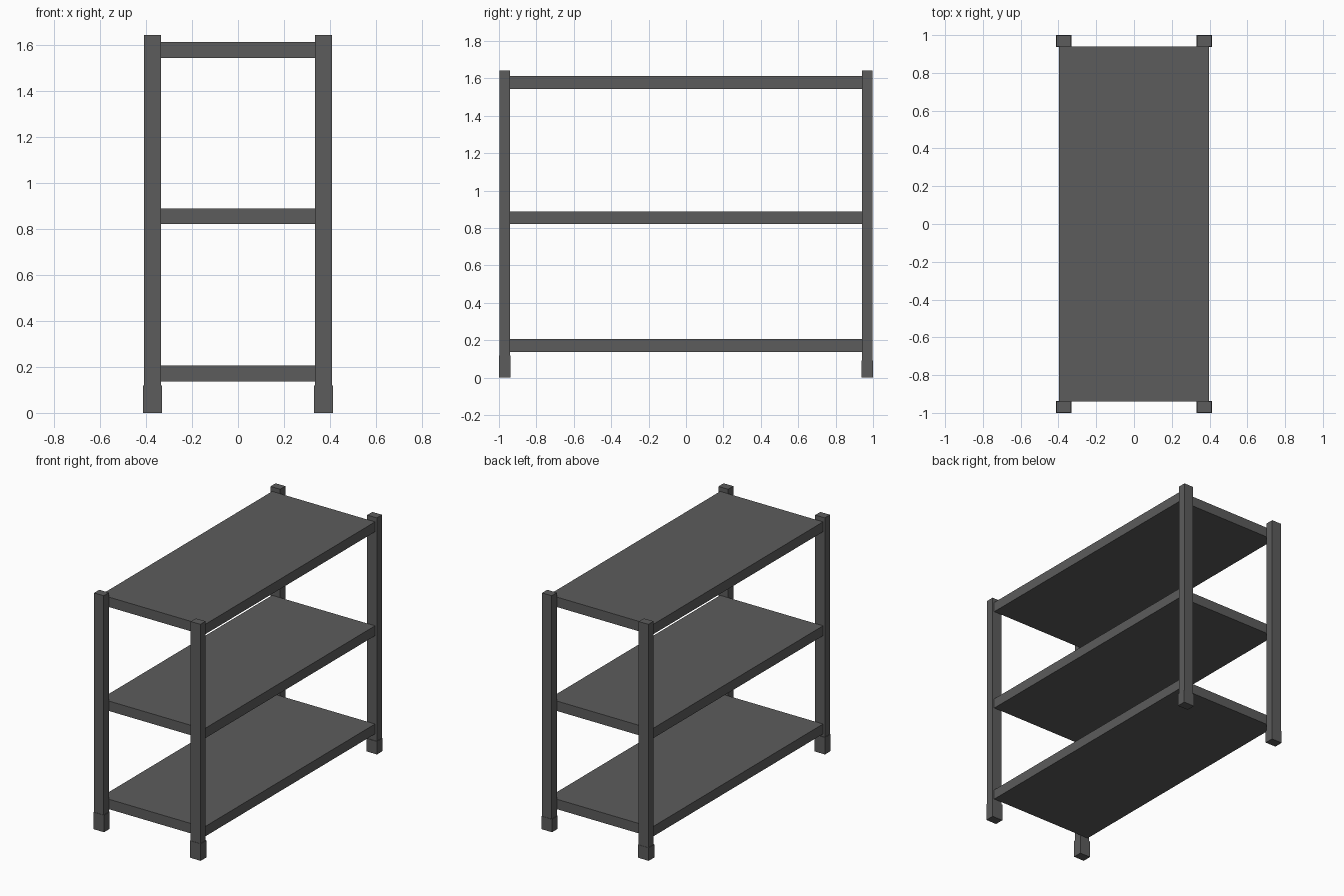
import bpy

if "Cube" in bpy.data.objects:
    bpy.data.objects.remove(bpy.data.objects["Cube"])

# single dark grey paint
grey = bpy.data.materials.new("dark_grey")
grey.diffuse_color = (0.107, 0.107, 0.107, 1)
grey.use_nodes = True
grey.node_tree.nodes["Principled BSDF"].inputs["Base Color"].default_value = grey.diffuse_color


def box(name, x, y, z):
    """Box spanning the (min, max) ranges on each axis."""
    bpy.ops.mesh.primitive_cube_add(size=1)
    ob = bpy.context.object
    ob.name = name
    lo_hi = (x, y, z)
    ob.location = [(a + b) / 2 for a, b in lo_hi]
    ob.scale = [abs(b - a) for a, b in lo_hi]
    bpy.ops.object.transform_apply(location=True, rotation=False, scale=True)
    ob.data.materials.append(grey)
    return ob


# shelf boards between the end posts
for name, bottom in (("lower_shelf", 0.137), ("middle_shelf", 0.82), ("top_shelf", 1.543)):
    box(name, (-0.396, 0.396), (-0.941, 0.941), (bottom, bottom + 0.069))

# four corner posts, each with a slightly wider foot sleeve
for side, sx in (("left", -1), ("right", 1)):
    for end, sy, foot_top in (("front", -1, 0.118), ("back", 1, 0.09)):
        box(f"{end}_{side}_post", (sx * 0.335, sx * 0.409),
            (sy * 0.941, sy * 0.998), (0.01, 1.643))
        box(f"{end}_{side}_foot", (sx * 0.331, sx * 0.413),
            (sy * 0.937, sy * 1.0), (0, foot_top))
